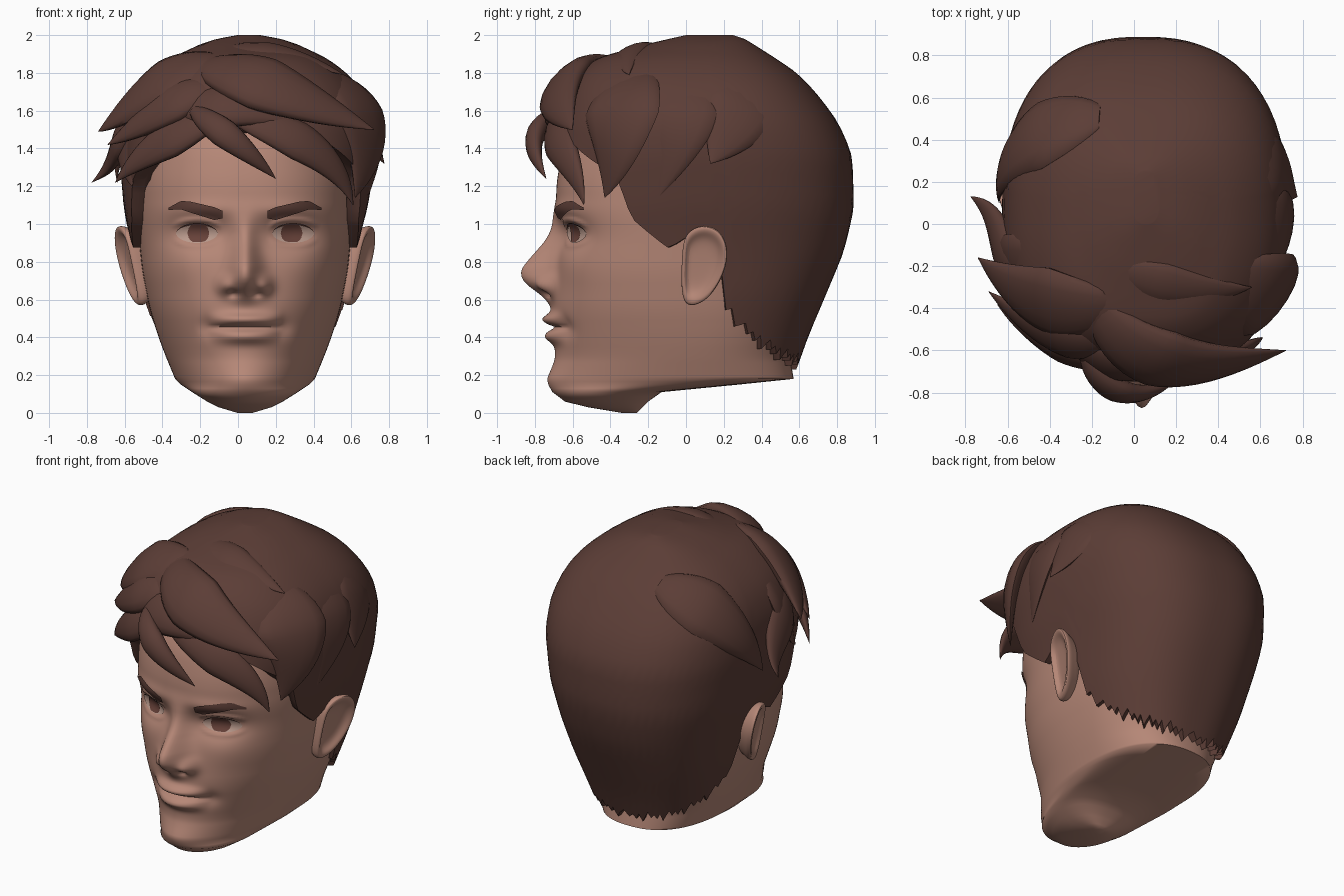
import bpy, bmesh, math
from mathutils import Vector

if "Cube" in bpy.data.objects:
    bpy.data.objects.remove(bpy.data.objects["Cube"])

CX = 0.037  # face midline


def material(name, rgb):
    m = bpy.data.materials.new(name)
    m.diffuse_color = (*rgb, 1)
    m.use_nodes = True
    m.node_tree.nodes["Principled BSDF"].inputs["Base Color"].default_value = m.diffuse_color
    return m


SKIN = material("skin", (0.47, 0.245, 0.185))
HAIR = material("dark brown hair", (0.106, 0.047, 0.037))
WHITE = material("eye white", (0.50, 0.33, 0.27))
IRIS = material("iris brown", (0.14, 0.055, 0.042))


def loft(name, rings, mat, closed=True, caps=True, angle=60, subsurf=0):
    """Bridge equal-length point rings into one smooth object."""
    bm = bmesh.new()
    vs = [[bm.verts.new(p) for p in r] for r in rings]
    n = len(vs[0])
    for a, b in zip(vs, vs[1:]):
        for i in range(n if closed else n - 1):
            j = (i + 1) % n
            bm.faces.new((a[i], a[j], b[j], b[i]))
    if caps:
        bm.faces.new(vs[0])
        bm.faces.new(vs[-1])
    bmesh.ops.recalc_face_normals(bm, faces=bm.faces)
    bm.normal_update()
    if not closed and sum(f.normal.y for f in bm.faces) > 0:
        bmesh.ops.reverse_faces(bm, faces=bm.faces)
    me = bpy.data.meshes.new(name)
    bm.to_mesh(me)
    bm.free()
    me.materials.append(mat)
    ob = bpy.data.objects.new(name, me)
    bpy.context.collection.objects.link(ob)
    if subsurf:
        ob.modifiers.new("smooth", "SUBSURF").levels = subsurf
        ob.modifiers["smooth"].render_levels = subsurf
    bpy.ops.object.select_all(action='DESELECT')
    ob.select_set(True)
    bpy.context.view_layer.objects.active = ob
    bpy.ops.object.shade_smooth_by_angle(angle=math.radians(angle))
    return ob


def lerp(table, x, k=1):
    """Piecewise linear lookup of column k."""
    if x <= table[0][0]:
        return table[0][k]
    for a, b in zip(table, table[1:]):
        if x <= b[0]:
            return a[k] + (b[k] - a[k]) * (x - a[0]) / (b[0] - a[0])
    return table[-1][k]


def soft(table, z, k):
    h = 0.05 * max(0, min(1, (z - 0.18) / 0.2, (1.95 - z) / 0.2))
    return sum(lerp(table, z + h * d, k) for d in (-1, -.5, 0, .5, 1)) / 5


# columns: height, front y, back y, half width, y of widest point, front roundness
HEAD = [(0.0, -.34, -.26, .04, -.30, 2), (.03, -.52, -.23, .14, -.36, 2),
        (.06, -.64, -.20, .20, -.36, 2), (.11, -.70, -.13, .28, -.32, 2),
        (.15, -.715, .28, .34, -.05, 1.95), (.18, -.72, .57, .37, .03, 1.92),
        (.3, -.69, .55, .42, .04, 1.95), (.4, -.70, .58, .458, .05, 2.02),
        (.55, -.71, .64, .505, .05, 2.15), (.75, -.69, .72, .545, .05, 2.3),
        (.95, -.67, .78, .565, .05, 2.35), (1.05, -.69, .80, .575, .05, 2.35),
        (1.23, -.685, .80, .58, .05, 2.3), (1.4, -.65, .77, .56, .05, 2.25),
        (1.6, -.55, .62, .5, .05, 2.2), (1.75, -.4, .45, .38, .05, 2.1),
        (1.85, -.2, .28, .22, .05, 2), (1.9, .0, .1, .05, .05, 2)]
CAP = [(.2, -.6, .575, .40, .05), (.4, -.62, .645, .475, .05), (.6, -.66, .73, .54, .05),
       (.85, -.7, .835, .59, .05), (1.08, -.72, .89, .645, .05), (1.37, -.715, .88, .68, .05),
       (1.55, -.68, .80, .67, .05), (1.7, -.63, .685, .61, .05), (1.8, -.57, .59, .52, .05),
       (1.88, -.47, .47, .41, .06), (1.95, -.22, .36, .26, .08), (1.98, -.09, .31, .17, .1),
       (2.0, .0, .25, .06, .1)]
NOSE = [(.57, 0, .07), (.62, .05, .08), (.66, .125, .085), (.72, .205, .085), (.78, .175, .078),
        (.86, .11, .065), (.95, .05, .06), (1.03, .02, .065), (1.1, 0, .065)]
EX, EZ, EW, EH = .255, .95, .112, .05  # eye centre and half size


def bump(dx, dz, sx, sz):
    return math.exp(-(dx / sx) ** 2 - (dz / sz) ** 2)


def relief(x, z):
    """Forward relief of the face: nose, lips, eye sockets, lids."""
    a = abs(x)
    d = soft(NOSE, z, 1) * math.exp(-(a / lerp(NOSE, z, 2)) ** 2)
    d += .055 * bump(a - .105, z - .675, .042, .048) - .03 * bump(a - .06, z - .63, .03, .018)
    d += .055 * max(0, 1 - (a / .21) ** 2) ** 1.3 * bump(0, z - .495, 1, .032)
    d += .048 * max(0, 1 - (a / .19) ** 2) ** 1.3 * bump(0, z - .405, 1, .036)
    d -= .028 * max(0, 1 - (a / .2) ** 4) * bump(0, z - .453, 1, .012)
    d -= .022 * bump(a - .2, z - .455, .05, .05)
    d += .015 * bump(a, z - .17, .16, .07)
    d -= .06 * bump(a - .24, z - .95, .15, .085)
    d += .015 * bump(a - .22, z - 1.075, .16, .045) + .01 * bump(a - .33, z - .78, .12, .1)
    s = (a - EX) / (EW + .02)
    if abs(s) < 1:
        arc = EH * math.sqrt(1 - s * s)
        d += .02 * (1 - s ** 4) * bump(0, z - EZ - arc - .02, 1, .015)
        d += .010 * (1 - s ** 4) * bump(0, z - EZ + arc + .014, 1, .014)
    return d


def section(table, z, th, n_front=2.5, grow=0, n_back=2.4):
    f, b, w, yc = (soft(table, z, k) for k in (1, 2, 3, 4))
    c, s = math.cos(th), math.sin(th)
    e = 2 / (n_front if c > 0 else n_back)
    x = math.copysign(abs(s) ** e, s) * (w + grow)
    y = yc - (yc - f + grow) * c ** e if c > 0 else yc + (b - yc + grow) * abs(c) ** e
    return x, y


def on_face(dx, z, lift):
    """Point lying just in front of the face surface."""
    f, w, yc, n = (soft(HEAD, z, k) for k in (1, 3, 4, 5))
    y = yc - (yc - f) * (1 - abs(dx / w) ** n) ** (1 / n)
    return (CX + dx, y - relief(dx, z) - lift, z)


# head and neck, with denser columns over the face
N = 144
angles = [2 * math.pi * i / N - .6 * math.sin(2 * math.pi * i / N) for i in range(N)]
heights = [0, .015, .03, .045, .06, .085, .11, .13, .15, .165, .18]
heights += [.18 + (1.2 - .18) * i / 85 for i in range(1, 86)] + [1.2 + .7 * i / 20 for i in range(1, 21)]
rings = []
for z in heights:
    ring = []
    for th in angles:
        x, y = section(HEAD, z, th, soft(HEAD, z, 5))
        ring.append((CX + x, y - (relief(x, z) if math.cos(th) > 0 else 0), z))
    rings.append(ring)
loft("head", rings, SKIN, angle=80)


# face plates: eyes, irises, lashes, brows
def plate(name, mat, side, half, nx, lift, nt=6):
    """half(s) -> (distance from midline, middle z, half height) for s in -1..1."""
    rows = []
    for i in range(nx + 1):
        dx, zc, h = half(-1 + 2 * i / nx)
        rows.append([on_face(side * dx, zc + h * (2 * j / nt - 1), lift) for j in range(nt + 1)])
    loft(name, rows, mat, closed=False, caps=False)


def almond(s):
    return EH * max(0, 1 - s * s) ** .6


def iris(s):
    h = .054 * math.sqrt(max(0, 1 - s * s))
    return (EX - .008 + .058 * s, EZ + .002, min(h, almond((.058 * s - .008) / EW) - .002))


BROW = [(-1, 1.05, .02), (-.7, 1.055, .034), (.2, 1.09, .029), (.55, 1.1, .022), (1, 1.08, .006)]
for side, tag in ((-1, "left"), (1, "right")):
    plate("eye_" + tag, WHITE, side, lambda s: (EX + EW * s, EZ, almond(s)), 20, .007)
    plate("iris_" + tag, IRIS, side, iris, 16, .012)
    plate("lashes_" + tag, HAIR, side, lambda s: (EX + EW * s, EZ + almond(s), .005 * (1 - s ** 4)), 20, .012, 2)
    plate("eyebrow_" + tag, HAIR, side, lambda s: (
        .262 + .142 * s, lerp(BROW, s, 1), lerp(BROW, s, 2)), 20, .01)

# ears
EAR = [(-.02, .84), (-.01, .94), (.06, .99), (.14, .99), (.2, .94), (.225, .85),
       (.205, .75), (.16, .66), (.1, .59), (.02, .56), (-.02, .6), (-.025, .72)]
for side, tag in ((-1, "left"), (1, "right")):
    rings = []
    for k, out in ((.75, -.12), (.9, -.05), (1.02, -.01), (1.0, .02), (.84, .02), (.68, -.01), (.3, -.015)):
        ring = []
        for ey, ez in EAR:
            y, z = .08 + (ey - .08) * k, .79 + (ez - .79) * k
            ring.append((CX + side * (.542 + .08 * (z - .57) / .41 + .32 * y + out), y, z))
        rings.append(ring)
    loft("ear_" + tag, rings, SKIN, subsurf=2)

# hair cap: each column rises from the hairline to the crown
LINE = [(0, 1.5), (30, 1.45), (55, 1.3), (63, 1.23), (69, 1.03), (83, .87), (90, .95),
        (96, .92), (98.5, .58), (109, .44), (127, .35), (145, .30), (180, .26)]
M, ROWS = 144, 30
cols = []
for i in range(M):
    th = 2 * math.pi * i / M
    deg = math.degrees(min(th, 2 * math.pi - th))
    low = lerp(LINE, deg)
    if deg > 98:  # ragged nape
        low += (0, .04, .075, .03, .055, .02, .06)[i % 7] - .035
    col = []
    for j in range(-1, ROWS + 1):
        z = low + (2 - low) * math.sin(max(j, 0) / ROWS * math.pi / 2)
        x, y = section(CAP, z, th, 2.5, -.07 if j < 0 else 0, 2.5)
        col.append((x + CX + .02 * max(0, min(1, 2 * z - 2)), y, z))
    cols.append(col)
loft("hair_cap", [list(r) for r in zip(*cols)], HAIR, angle=50)


# hair clumps: flattened tapering locks
def clump(name, width, thick, *pts):
    p = [Vector(q) for q in pts]

    def at(t):
        u = 3 * t
        return (p[0] * (-(u - 1) * (u - 2) * (u - 3) / 6) + p[1] * (u * (u - 2) * (u - 3) / 2)
                + p[2] * (-u * (u - 1) * (u - 3) / 2) + p[3] * (u * (u - 1) * (u - 2) / 6))
    rings = []
    for i in range(19):
        t = i / 18
        c = at(t)
        tan = (at(t + .01) - at(t - .01)).normalized()
        out = c - Vector((CX, .05, 1.15))
        across = tan.cross(out).normalized()
        out = across.cross(tan).normalized()
        k = (1.01 - t ** 2.2) * math.sqrt(min(1, .12 + 2.2 * t))
        rings.append([c + across * (math.cos(a) * width * k) + out * (math.sin(a) * thick * k)
                      for a in (2 * math.pi * q / 14 for q in range(14))])
    loft(name, rings, HAIR)


clump("fringe_sweep", .21, .085, (-.17, -.4, 1.84), (.08, -.62, 1.76), (.38, -.66, 1.64), (.72, -.6, 1.5))
clump("top_lock", .125, .05, (-.12, -.19, 1.9), (.1, -.27, 1.91), (.33, -.31, 1.87), (.56, -.3, 1.79))
clump("fringe_root", .15, .07, (-.3, -.54, 1.62), (-.12, -.64, 1.62), (.1, -.68, 1.6), (.4, -.62, 1.5))
clump("fringe_centre_lock", .09, .06, (-.23, -.64, 1.6), (-.1, -.78, 1.5), (.05, -.8, 1.38), (.2, -.74, 1.24))
clump("fringe_left_low", .13, .06, (-.12, -.66, 1.56), (-.32, -.60, 1.47), (-.5, -.50, 1.36), (-.65, -.38, 1.22))
clump("fringe_left_mid", .15, .07, (-.12, -.5, 1.74), (-.3, -.54, 1.66), (-.5, -.46, 1.54), (-.69, -.32, 1.42))
clump("fringe_left_top", .22, .08, (-.1, -.38, 1.86), (-.35, -.38, 1.77), (-.56, -.30, 1.63), (-.74, -.16, 1.49))
clump("left_spike", .15, .06, (-.5, -.25, 1.62), (-.6, -.15, 1.48), (-.66, .0, 1.35), (-.775, .13, 1.22))
clump("fringe_right_low", .13, .06, (.0, -.68, 1.56), (.28, -.68, 1.46), (.49, -.61, 1.31), (.61, -.54, 1.1))
clump("temple_right", .26, .07, (.44, -.25, 1.8), (.62, -.33, 1.62), (.67, -.37, 1.4), (.62, -.43, 1.14))
clump("side_right", .24, .06, (.46, .02, 1.82), (.65, -.02, 1.62), (.71, -.06, 1.42), (.69, -.14, 1.15))
clump("side_right_rear", .22, .06, (.42, .36, 1.8), (.62, .3, 1.63), (.71, .22, 1.47), (.775, .13, 1.32))
clump("temple_left", .22, .05, (-.38, -.2, 1.78), (-.52, -.22, 1.6), (-.57, -.26, 1.4), (-.56, -.36, 1.2))
clump("side_left_rear", .22, .075, (-.16, .5, 1.82), (-.4, .44, 1.72), (-.58, .3, 1.52), (-.64, .1, 1.22))
